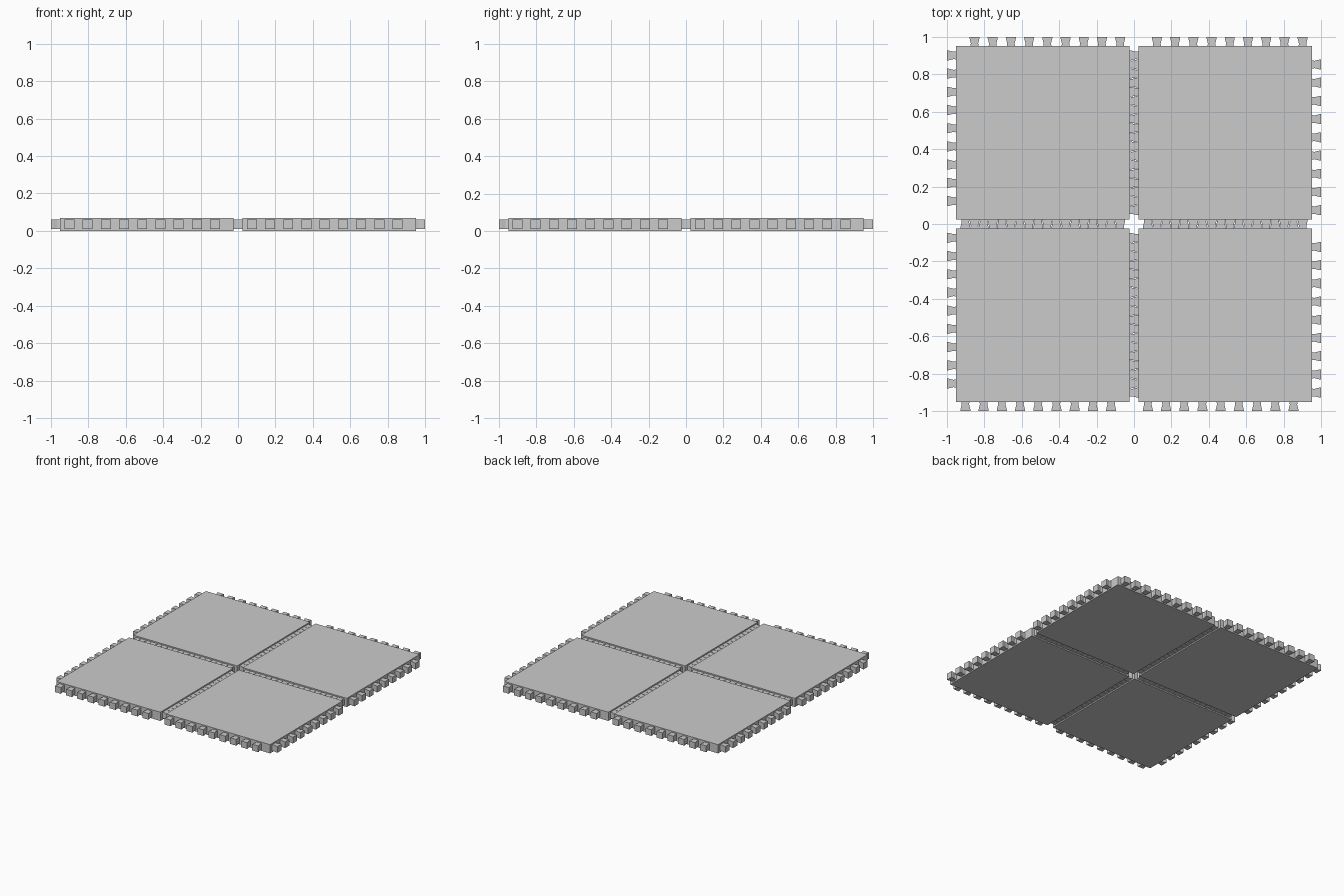
import bpy, bmesh
from math import pi
from mathutils import Matrix

if "Cube" in bpy.data.objects:
    bpy.data.objects.remove(bpy.data.objects["Cube"])

PITCH = 0.975      # tile centre spacing
HALF = 0.4625      # half width of a slab
THICK = 0.07
STEP = 0.0973      # tooth spacing
TEETH = 9
# half outline of a dovetail tooth: (half width, distance out from slab edge)
PROFILE = [(0.022, 0.0), (0.0195, 0.014), (0.0265, 0.042), (0.0265, 0.05)]


def make_object(name, bm):
    bmesh.ops.recalc_face_normals(bm, faces=bm.faces)
    mesh = bpy.data.meshes.new(name)
    bm.to_mesh(mesh)
    bm.free()
    ob = bpy.data.objects.new(name, mesh)
    bpy.context.collection.objects.link(ob)
    return ob


def prism(bm, outline, z0, z1):
    face = bm.faces.new([bm.verts.new((x, y, z0)) for x, y in outline])
    ext = bmesh.ops.extrude_face_region(bm, geom=[face], use_keep_orig=True)
    verts = [v for v in ext["geom"] if isinstance(v, bmesh.types.BMVert)]
    bmesh.ops.translate(bm, verts=verts, vec=(0, 0, z1 - z0))


# Flat slab
bm = bmesh.new()
prism(bm, [(-HALF, -HALF), (HALF, -HALF), (HALF, HALF), (-HALF, HALF)], 0, THICK)
slab = make_object("slab", bm)

# Front row of teeth, turned onto the four edges; the shift makes neighbours interlock
bm = bmesh.new()
for i in range(TEETH):
    cx = (i - (TEETH - 1) / 2) * STEP - STEP / 4
    outline = [(cx - w, -HALF - d) for w, d in PROFILE]
    outline += [(cx + w, -HALF - d) for w, d in reversed(PROFILE)]
    prism(bm, outline, 0.01, 0.06)
row = bm.verts[:] + bm.edges[:] + bm.faces[:]
for k in range(1, 4):
    dup = bmesh.ops.duplicate(bm, geom=row)["geom"]
    verts = [v for v in dup if isinstance(v, bmesh.types.BMVert)]
    bmesh.ops.rotate(bm, verts=verts, cent=(0, 0, 0), matrix=Matrix.Rotation(k * pi / 2, 3, 'Z'))
teeth = make_object("teeth", bm)

# Two by two mat of tiles
corners = [(-1, -1, "front_left"), (1, -1, "front_right"), (-1, 1, "back_left"), (1, 1, "back_right")]
for n, (sx, sy, label) in enumerate(corners):
    for src, part in ((slab, "slab"), (teeth, "teeth")):
        ob = src
        if n:
            ob = bpy.data.objects.new(part, src.data)
            bpy.context.collection.objects.link(ob)
        ob.name = f"{label}_{part}"
        ob.location = (sx * PITCH / 2, sy * PITCH / 2, 0)
